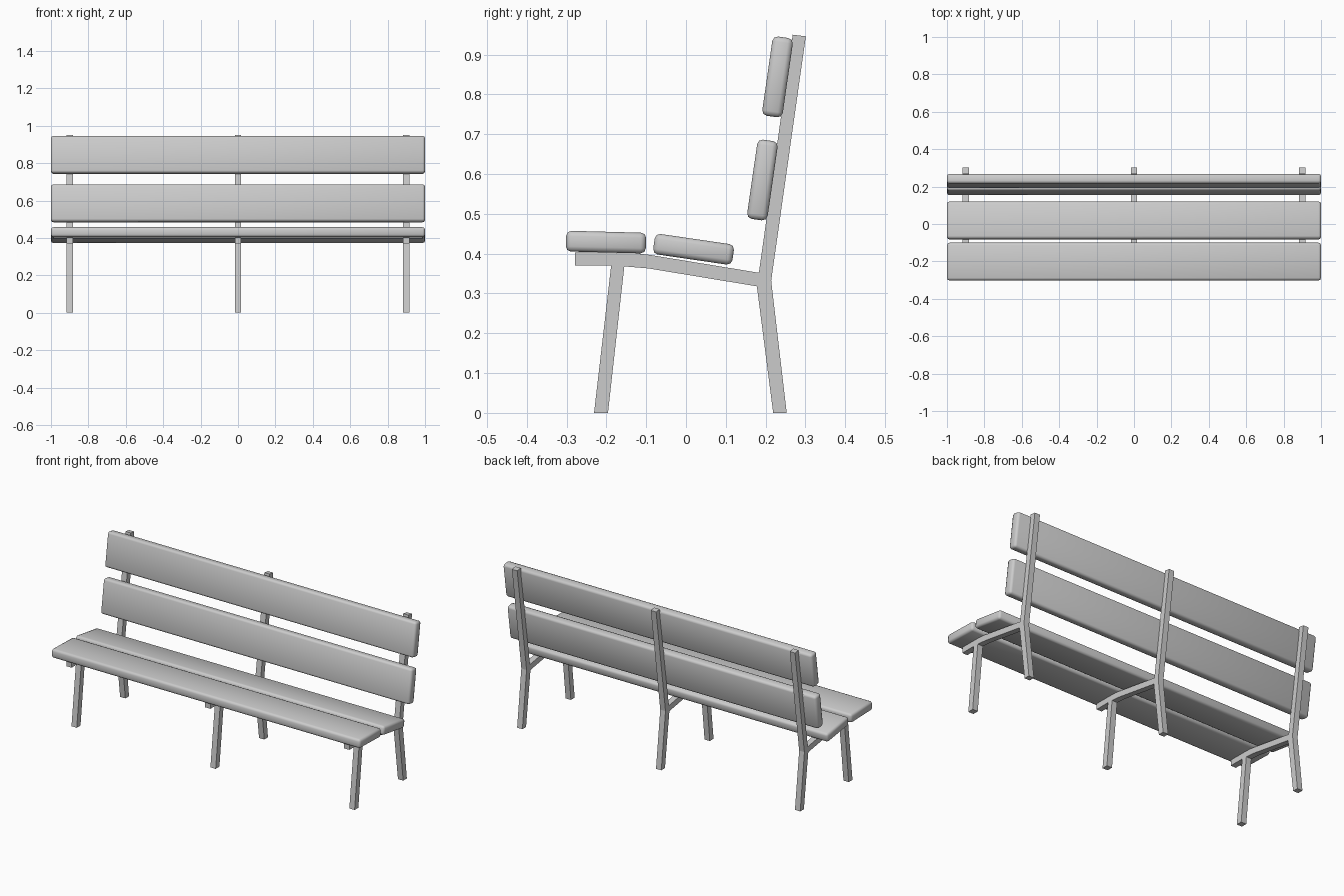
import bpy, bmesh
from math import radians

if "Cube" in bpy.data.objects:
    bpy.data.objects.remove(bpy.data.objects["Cube"])

THICK = 0.034  # frame bar thickness along x

# side outline of one frame (y, z): front leg, seat support, back leg and post
OUTLINE = [(-0.231, 0), (-0.196, 0), (-0.155, 0.368), (-0.095, 0.363),
           (0.178, 0.318), (0.219, 0), (0.253, 0), (0.214, 0.332),
           (0.301, 0.946), (0.268, 0.950), (0.183, 0.352), (-0.092, 0.397),
           (-0.135, 0.402), (-0.279, 0.403), (-0.279, 0.370), (-0.188, 0.370)]


def make_object(name, bm):
    bmesh.ops.recalc_face_normals(bm, faces=bm.faces)
    mesh = bpy.data.meshes.new(name)
    bm.to_mesh(mesh)
    bm.free()
    ob = bpy.data.objects.new(name, mesh)
    bpy.context.collection.objects.link(ob)
    return ob


def frame(name, x):
    bm = bmesh.new()
    face = bm.faces.new([bm.verts.new((x - THICK / 2, y, z)) for y, z in OUTLINE])
    ext = bmesh.ops.extrude_face_region(bm, geom=[face], use_keep_orig=True)
    verts = [g for g in ext["geom"] if isinstance(g, bmesh.types.BMVert)]
    bmesh.ops.translate(bm, vec=(THICK, 0, 0), verts=verts)
    # split the concave caps cleanly
    bmesh.ops.recalc_face_normals(bm, faces=bm.faces)
    bmesh.ops.triangulate(bm, faces=[f for f in bm.faces if len(f.verts) > 4])
    return make_object(name, bm)


def plank(name, y, z, tilt):
    bm = bmesh.new()
    bmesh.ops.create_cube(bm, size=1)
    bmesh.ops.scale(bm, vec=(2.0, 0.201, 0.052), verts=bm.verts)
    bmesh.ops.bevel(bm, geom=bm.edges[:], offset=0.013, segments=2,
                    profile=0.5, affect='EDGES')
    for f in bm.faces:
        f.smooth = True
    ob = make_object(name, bm)
    ob.location = (0, y, z)
    ob.rotation_euler.x = radians(tilt)
    return ob


# three metal frames
for name, x in (("left_frame", -0.9), ("middle_frame", 0), ("right_frame", 0.9)):
    frame(name, x)

# seat and backrest planks
plank("seat_plank_front", -0.201, 0.429, -1.5)
plank("seat_plank_rear", 0.019, 0.411, -8.3)
plank("back_plank_lower", 0.192, 0.585, 81.8)
plank("back_plank_upper", 0.230, 0.844, 81.8)
